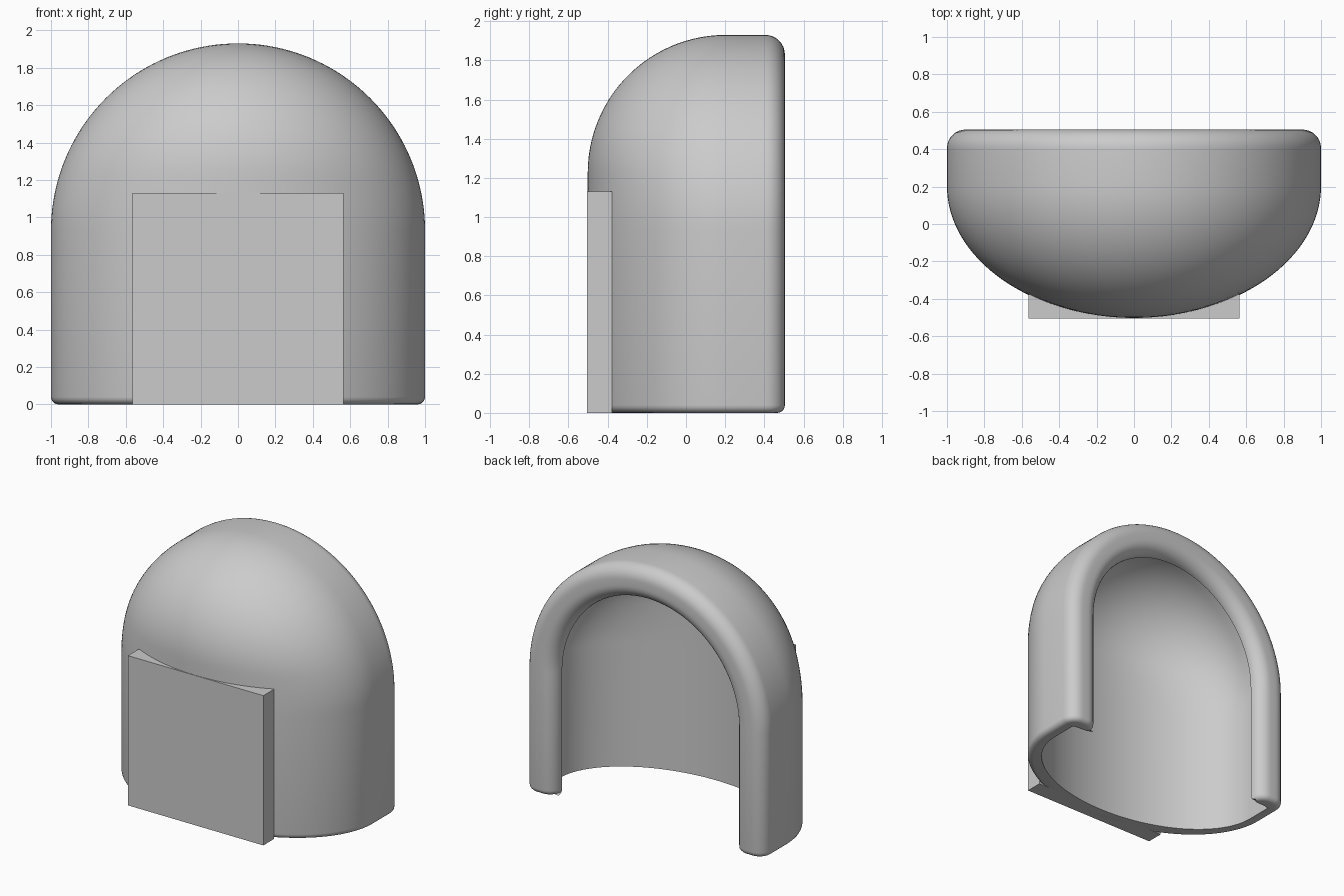
import bpy, bmesh
from math import sin, cos, pi, radians, hypot, sqrt

cube = bpy.data.objects.get("Cube")
if cube:
    bpy.data.objects.remove(cube, do_unlink=True)

grey = bpy.data.materials.new("plain_grey")
grey.use_nodes = True
GREY = (0.6, 0.6, 0.6, 1)
grey.diffuse_color = GREY
grey.node_tree.nodes["Principled BSDF"].inputs["Base Color"].default_value = GREY

SPRING = 0.93             # height where the arch starts
SEAM = 0.203              # depth where the dome meets the straight arch
RIM = 0.405               # depth where the rear rim starts
ROUND = 0.04              # rounding of the bottom edge
OUTER = (1, 0.705)        # half width and depth of the outer dome
INNER = (0.91, 0.58)      # half width and depth of the inner dome


def finish(bm, name):
    bmesh.ops.remove_doubles(bm, verts=bm.verts, dist=0.0002)
    bmesh.ops.recalc_face_normals(bm, faces=bm.faces)
    mesh = bpy.data.meshes.new(name)
    bm.to_mesh(mesh)
    bm.free()
    mesh.materials.append(grey)
    obj = bpy.data.objects.new(name, mesh)
    bpy.context.collection.objects.link(obj)
    return obj


def arc(cx, cy, rx, ry, start, end, steps):
    angles = [radians(start + (end - start) * i / steps) for i in range(steps + 1)]
    return [(cx + rx * cos(a), cy + ry * sin(a)) for a in angles]


# Shell section (radius, depth): outer dome, thick rounded rim, inner dome
outer = arc(0, SEAM, *OUTER, -90, 0, 32)
rim = arc(0.9, RIM, 0.1, 0.1, 0, 90, 8) + arc(0.85, RIM, 0.1, 0.1, 90, 180, 8)
inner = [(INNER[0], RIM)] + arc(0, SEAM, *INNER, 0, -90, 32)
section = outer + rim + inner
last = len(section) - 1
sharp_from = len(outer) + len(rim)


def inset(i, amount):
    # Move a section point into the wall; the inner bottom edge stays sharp
    r, y = section[i]
    if i >= sharp_from:
        return r, y
    if i == 0:
        return 0, y + amount
    (r0, y0), (r1, y1) = section[i - 1], section[i + 1]
    length = hypot(r1 - r0, y1 - y0)
    return r - (y1 - y0) / length * amount, y + (r1 - r0) / length * amount


def arch_point(i, a):
    # Turn a section point round the arch; the dome bulges to a circular side profile
    r, y = section[i]
    h = r * sin(a)
    width, depth = OUTER if i < len(outer) else INNER
    across = 1 - (h / width) ** 2
    if y < SEAM and across > 0.00001:
        above = max(0, h - (width - depth))
        bulge = sqrt(max(0, depth ** 2 - above ** 2)) / (depth * sqrt(across))
        y = SEAM - (SEAM - y) * bulge
    return r * cos(a), y, SPRING + h


# Rows run up one leg, over the arch and down the other leg
leg = []
for k in range(6):
    a = k / 5 * pi / 2
    pts = [inset(i, ROUND * (1 - sin(a))) for i in range(last + 1)]
    leg.append((pts, ROUND * (1 - cos(a))))
rows = [[(r, y, z) for r, y in pts] for pts, z in leg]
for k in range(81):
    rows.append([arch_point(i, pi * k / 80) for i in range(last + 1)])
rows += [[(-r, y, z) for r, y in pts] for pts, z in reversed(leg)]

bm = bmesh.new()
grid = [[bm.verts.new(p) for p in row] for row in rows]
for low, high in zip(grid, grid[1:]):
    for i in range(last):
        bm.faces.new((low[i], low[i + 1], high[i + 1], high[i]))
bm.faces.new(grid[0])
bm.faces.new(grid[-1])
shell = finish(bm, "domed_shell")
bpy.ops.object.select_all(action="DESELECT")
shell.select_set(True)
bpy.context.view_layer.objects.active = shell
bpy.ops.object.shade_smooth_by_angle(angle=radians(35))

# Flat square plate on the front
bm = bmesh.new()
bmesh.ops.create_cube(bm, size=1)
for v in bm.verts:
    v.co.x *= 1.13
    v.co.y = -0.505 if v.co.y < 0 else -0.377
    v.co.z = 0 if v.co.z < 0 else 1.13
finish(bm, "front_plate")
